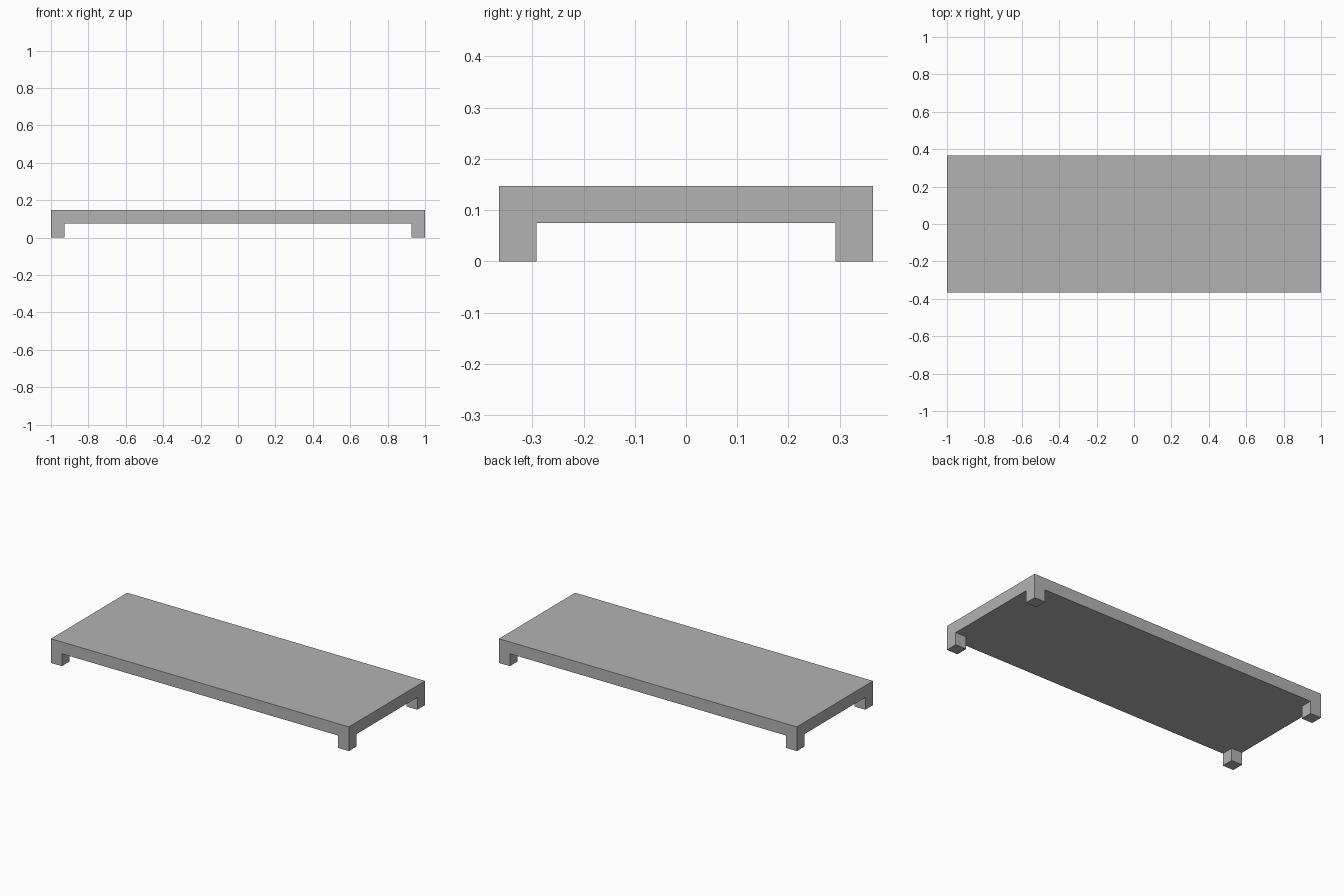
import bpy
import bmesh
from mathutils import Matrix, Vector

old = bpy.data.objects.get("Cube")
if old:
    bpy.data.objects.remove(old, do_unlink=True)

HALF_X, HALF_Y = 1.0, 0.365
HEIGHT, LEG_HEIGHT, LEG = 0.147, 0.075, 0.073

grey = bpy.data.materials.new("plain grey")
grey.use_nodes = True
colour = (0.45, 0.45, 0.45, 1)
grey.diffuse_color = colour
grey.node_tree.nodes["Principled BSDF"].inputs["Base Color"].default_value = colour


def box(name, centre, size):
    bm = bmesh.new()
    bmesh.ops.create_cube(bm, size=1, matrix=Matrix.Translation(centre) @ Matrix.Diagonal((*size, 1)))
    mesh = bpy.data.meshes.new(name)
    bm.to_mesh(mesh)
    bm.free()
    mesh.materials.append(grey)
    obj = bpy.data.objects.new(name, mesh)
    bpy.context.collection.objects.link(obj)
    return obj


# Flat slab
box("platform_top", Vector((0, 0, (HEIGHT + LEG_HEIGHT) / 2)),
    (2 * HALF_X, 2 * HALF_Y, HEIGHT - LEG_HEIGHT))

# Square feet flush with the corners
for y_side, y_name in ((-1, "front"), (1, "back")):
    for x_side, x_name in ((1, "left"), (-1, "right")):
        box(f"{y_name}_{x_name}_leg",
            Vector((x_side * (HALF_X - LEG / 2), y_side * (HALF_Y - LEG / 2), LEG_HEIGHT / 2)),
            (LEG, LEG, LEG_HEIGHT))
